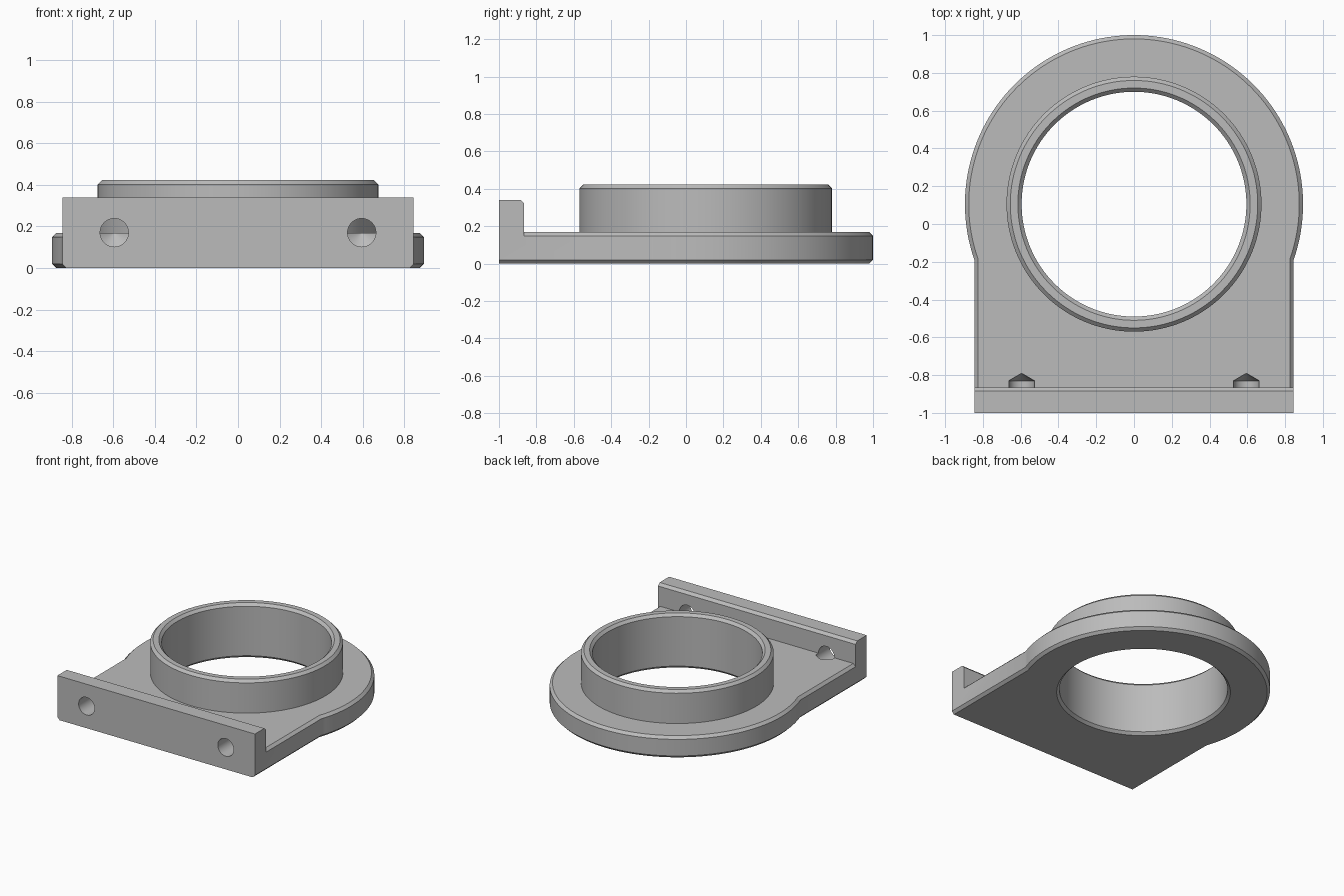
import bpy, bmesh, math
from mathutils import Matrix

old = bpy.data.objects.get("Cube")
if old:
    bpy.data.objects.remove(old, do_unlink=True)

HALF_W, DISC_R, DISC_Y = 0.845, 0.895, 0.105
BASE_H, TOP, BEVEL = 0.168, 0.422, 0.02
BORE_R, COLLAR_R = 0.595, 0.675
FRONT, FLANGE_BACK, FLANGE_H = -1.0, -0.865, 0.34

grey = bpy.data.materials.new("plain grey")
grey.use_nodes = True
colour = (0.5, 0.5, 0.5, 1)
grey.diffuse_color = colour
grey.node_tree.nodes["Principled BSDF"].inputs["Base Color"].default_value = colour


def loft(name, rings):
    """Solid skinned through rings of equal point count, capped at both ends."""
    bm = bmesh.new()
    loops = [[bm.verts.new(p) for p in ring] for ring in rings]
    for a, b in zip(loops, loops[1:]):
        for i in range(len(a)):
            j = (i + 1) % len(a)
            bm.faces.new((a[i], a[j], b[j], b[i]))
    bm.faces.new(loops[0][::-1])
    bm.faces.new(loops[-1])
    bmesh.ops.recalc_face_normals(bm, faces=bm.faces)
    mesh = bpy.data.meshes.new(name)
    bm.to_mesh(mesh)
    bm.free()
    mesh.materials.append(grey)
    obj = bpy.data.objects.new(name, mesh)
    bpy.context.collection.objects.link(obj)
    return obj


def turned(name, profile, matrix, steps):
    """Solid of revolution from (radius, height) pairs."""
    angles = [math.tau * i / steps for i in range(steps)]
    obj = loft(name, [[(r * math.cos(a), r * math.sin(a), z) for a in angles]
                      for r, z in profile])
    obj.data.transform(matrix)
    return obj


def outline(inset, z, steps=96):
    """Round-backed plate outline with a straight, uninset front edge."""
    r, w = DISC_R - inset, HALF_W - inset
    start = -math.acos(w / r)
    sweep = math.pi - 2 * start
    arc = [start + sweep * i / steps for i in range(steps + 1)]
    return ([(-w, FRONT, z), (w, FRONT, z)] +
            [(r * math.cos(a), DISC_Y + r * math.sin(a), z) for a in arc])


def combine(target, tool, operation):
    mod = target.modifiers.new(operation.lower(), 'BOOLEAN')
    mod.operation, mod.solver, mod.object = operation, 'EXACT', tool
    bpy.context.view_layer.objects.active = target
    bpy.ops.object.modifier_apply(modifier=mod.name)
    bpy.data.objects.remove(tool, do_unlink=True)


# Base plate with chamfered rim
body = loft("bearing_plate", [outline(BEVEL, 0), outline(0, BEVEL),
                              outline(0, BASE_H - BEVEL), outline(BEVEL, BASE_H)])

# Upright front flange with chamfered back edge
section = [(FRONT, 0.1), (FLANGE_BACK, 0.1), (FLANGE_BACK, FLANGE_H - BEVEL),
           (FLANGE_BACK - BEVEL, FLANGE_H), (FRONT, FLANGE_H)]
flange = loft("front_flange", [[(x, y, z) for y, z in section]
                               for x in (-HALF_W, HALF_W)])
combine(body, flange, 'UNION')

# Raised collar
centre = Matrix.Translation((0, DISC_Y, 0))
collar = turned("collar", [(COLLAR_R, 0.1), (COLLAR_R, TOP - BEVEL),
                           (COLLAR_R - BEVEL, TOP)], centre, 128)
combine(body, collar, 'UNION')

# Through bore, chamfered at both mouths
bore = turned("bore_cutter", [(BORE_R + 2 * BEVEL, -BEVEL), (BORE_R, BEVEL),
                              (BORE_R, TOP - BEVEL), (BORE_R + 2 * BEVEL, TOP + BEVEL)],
              centre, 128)
combine(body, bore, 'DIFFERENCE')

# Drilled fixing holes with conical ends
for side in (-1, 1):
    place = Matrix.Translation((side * 0.595, FRONT, 0.17)) @ Matrix.Rotation(-math.pi / 2, 4, 'X')
    drill = turned("drill_cutter", [(0.068, -0.1), (0.068, 0.17), (0.0005, 0.21)], place, 48)
    combine(body, drill, 'DIFFERENCE')

# Smooth the round walls, keep the chamfers crisp
bpy.ops.object.select_all(action='DESELECT')
body.select_set(True)
bpy.context.view_layer.objects.active = body
bpy.ops.object.shade_smooth_by_angle(angle=math.radians(30))
